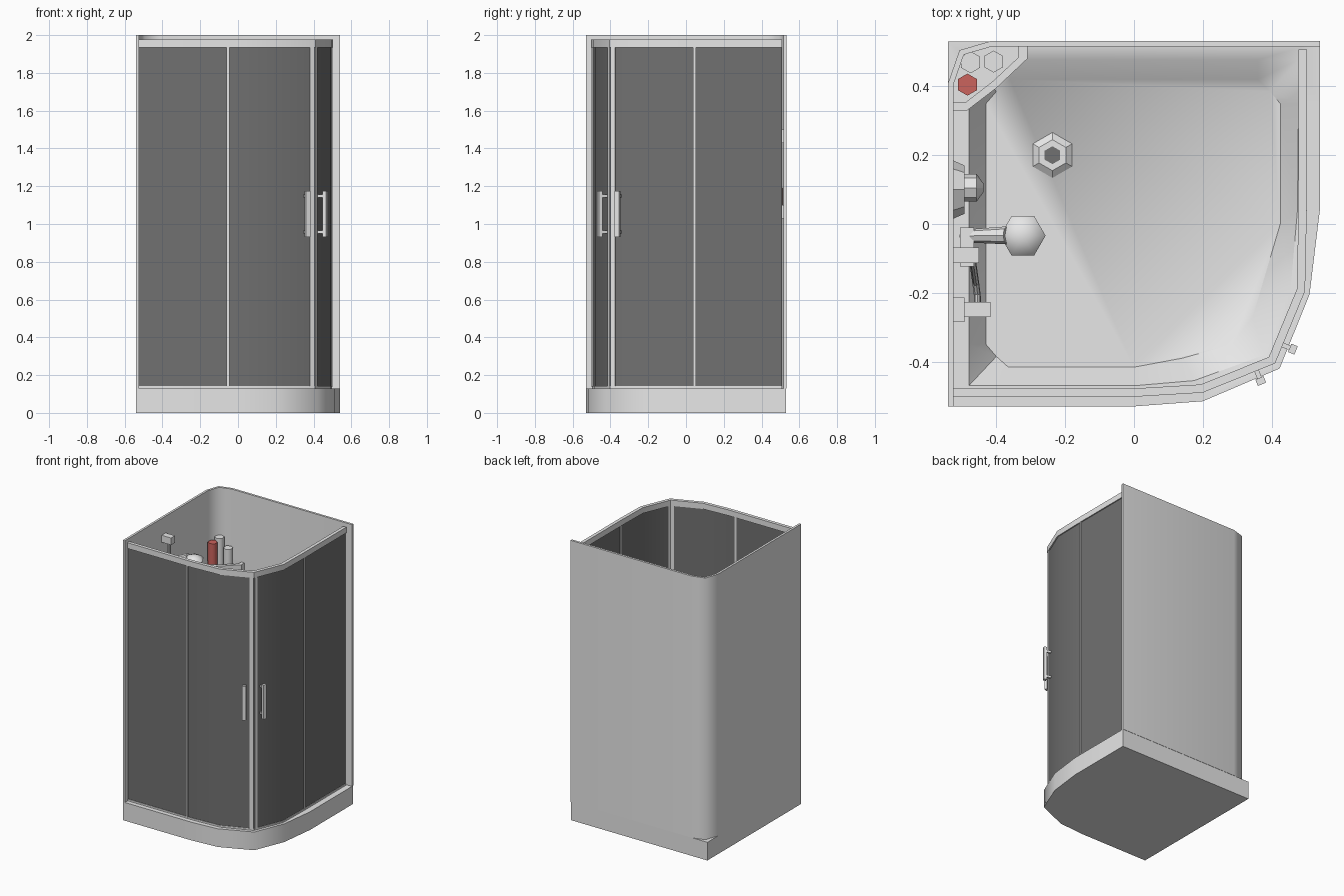
import bpy, bmesh, math
from mathutils import Vector

if "Cube" in bpy.data.objects:
    bpy.data.objects.remove(bpy.data.objects["Cube"])


def material(name, col):
    m = bpy.data.materials.new(name)
    m.diffuse_color = (*col, 1)
    m.use_nodes = True
    m.node_tree.nodes["Principled BSDF"].inputs["Base Color"].default_value = m.diffuse_color
    return m


WHITE = material("light grey", (0.8, 0.8, 0.8))
DARK = material("dark glass grey", (0.165, 0.165, 0.165))
RED = material("muted red", (0.6, 0.126, 0.111))


def finish(name, bm, mat, angle=None):
    bmesh.ops.recalc_face_normals(bm, faces=bm.faces)
    me = bpy.data.meshes.new(name)
    bm.to_mesh(me)
    bm.free()
    ob = bpy.data.objects.new(name, me)
    bpy.context.collection.objects.link(ob)
    me.materials.append(mat)
    if angle:
        bpy.ops.object.select_all(action='DESELECT')
        ob.select_set(True)
        bpy.context.view_layer.objects.active = ob
        bpy.ops.object.shade_smooth_by_angle(angle=math.radians(angle))
    return ob


def loft(name, rings, mat, angle=None):
    """Closed skin through rings of equal point count, capped at both ends."""
    bm = bmesh.new()
    vs = [[bm.verts.new(p) for p in r] for r in rings]
    n = len(vs[0])
    for a, b in zip(vs, vs[1:]):
        for i in range(n):
            j = (i + 1) % n
            bm.faces.new((a[i], a[j], b[j], b[i]))
    bm.faces.new(vs[0])
    bm.faces.new(vs[-1])
    return finish(name, bm, mat, angle)


def offset(path, d):
    """Shift an open path sideways (positive = left of travel), with mitres."""
    pts = [Vector(p) for p in path]
    dirs = [(b - a).normalized() for a, b in zip(pts, pts[1:])]
    out = []
    for i, p in enumerate(pts):
        a, b = dirs[max(i - 1, 0)], dirs[min(i, len(dirs) - 1)]
        na, nb = Vector((-a.y, a.x)), Vector((-b.y, b.x))
        m = (na + nb).normalized()
        out.append(p + m * d / m.dot(na))
    return out


def strip(name, path, d0, d1, z0, z1, mat, angle=None):
    """Upright panel following a path, between two sideways offsets."""
    rings = [[(a.x, a.y, z0), (b.x, b.y, z0), (b.x, b.y, z1), (a.x, a.y, z1)]
             for a, b in zip(offset(path, d0), offset(path, d1))]
    return loft(name, rings, mat, angle)


def box(name, lo, hi, mat):
    return loft(name, [[(lo[0], lo[1], z), (hi[0], lo[1], z), (hi[0], hi[1], z), (lo[0], hi[1], z)]
                       for z in (lo[2], hi[2])], mat)


def lathe(name, start, axis, profile, mat, sides=6, angle=35, turn=0.0):
    """Round part: profile of (distance along axis, radius)."""
    q = Vector((0, 0, 1)).rotation_difference(Vector(axis))
    rings = []
    for h, r in profile:
        rings.append([Vector(start) + q @ Vector((r * math.cos(t), r * math.sin(t), h))
                      for t in (turn + math.tau * i / sides for i in range(sides))])
    return loft(name, rings, mat, angle)


def rod(name, a, b, r0, r1, mat):
    v = Vector(b) - Vector(a)
    return lathe(name, a, v, [(0, r0), (v.length, r1)], mat, 8)


# Tray with sunken basin
outer = [(-.54, -.35), (-.54, -.53), (-.36, -.53), (0, -.53), (.2, -.515), (.423, -.42), (.51, -.205),
         (.54, .04), (.54, .35), (.54, .53), (.36, .53), (-.36, .53), (-.54, .53), (-.54, .35)]
rim = [(-.48, -.35), (-.48, -.47), (-.36, -.47), (0, -.47), (.175, -.455), (.38, -.38), (.455, -.19),
       (.475, .04), (.478, .35), (.478, .477), (.36, .477), (-.36, .477), (-.48, .477), (-.48, .35)]
floor = [(-.43, -.35), (-.4, -.385), (-.365, -.416), (0, -.416), (.14, -.39), (.285, -.35), (.345, -.27),
         (.425, 0), (.425, .35), (.395, .385), (.36, .42), (-.36, .42), (-.4, .385), (-.43, .35)]
lift = lambda pts, z: [(p[0], p[1], z) for p in pts]
loft("shower_tray", [lift(outer, 0), lift(outer, .13), lift(rim, .13), lift(floor, .045)], WHITE, 48)

# Drain
D = (-.237, .2, .045)
lathe("drain_ring", D, (0, 0, 1), [(0, .066), (.015, .045), (.015, .026)], WHITE, turn=math.pi / 6)
lathe("drain_hole", (D[0], D[1], .06), (0, 0, 1), [(0, .026), (.003, .026)], DARK, turn=math.pi / 6)

# Back and left wall with rounded corner
wall = [(-.54, -.53), (-.54, .41), (-.507, .505), (-.415, .532), (.54, .532)]
strip("wall_panels", wall, 0, -.016, .13, 2.0, WHITE, 60)

# Curved enclosure: rails, glass and mullions
front = [(-.524, -.502), (0, -.502), (.2, -.49), (.41, -.405)]
side = [(.41, -.405), (.497, -.195), (.502, .04), (.502, .507)]
full = front + side[1:]
strip("top_rail", full, 0, .024, 1.935, 1.976, WHITE, 30)
strip("bottom_rail", full, .004, .02, .13, .142, WHITE, 30)
mid = offset(full, .008)
strip("front_glass", mid[:4], 0, .008, .142, 1.935, DARK, 50)
strip("side_glass", mid[3:], 0, .008, .142, 1.935, DARK, 50)
box("front_mullion", (-.06, -.503, .14), (-.046, -.482, 1.935), WHITE)
box("side_mullion", (.482, .038, .14), (.503, .052, 1.935), WHITE)


def along(a, b, d):
    a, b = Vector(a), Vector(b)
    return a + (b - a).normalized() * d


corner = full[3]
for label, other in (("front", full[2]), ("side", full[4])):
    p, q = along(corner, other, .008), along(corner, other, .03)
    s = 1 if label == "side" else -1      # sign that points into the cabin
    strip(label + "_door_edge", [p, q], s * .002, s * .022, .14, 1.935, WHITE)
    # Door handle: upright bar on two posts
    h0, h1 = along(corner, other, .045), along(corner, other, .071)
    strip(label + "_handle_bar", [h0, h1], -s * .022, -s * .042, .93, 1.175, WHITE)
    g0, g1 = along(corner, other, .051), along(corner, other, .065)
    for z in (.95, 1.14):
        strip(label + "_handle_post", [g0, g1], s * .022, -s * .024, z, z + .015, WHITE)

# Corner shelves with raised lip
lip = [(-.524, .33), (-.485, .33), (-.4, .395), (-.31, .48), (-.31, .516), (-.415, .516), (-.495, .495), (-.524, .41)]
inner = [(-.524, .353), (-.49, .353), (-.41, .415), (-.335, .485), (-.335, .516), (-.415, .516), (-.495, .495), (-.524, .41)]
for name, z in (("upper_shelf", 1.43), ("lower_shelf", 1.03)):
    loft(name, [lift(lip, z), lift(lip, z + .07), lift(inner, z + .07), lift(inner, z + .04)], WHITE)

# Bottles
for name, x, y, z0, z1, m in (("red_bottle", -.484, .405, 1.47, 1.645, RED),
                              ("tall_bottle", -.475, .47, 1.47, 1.66, WHITE),
                              ("short_bottle", -.408, .472, 1.47, 1.6, WHITE),
                              ("low_red_bottle", -.41, .48, 1.07, 1.19, RED)):
    lathe(name, (x, y, z0), (0, 0, 1), [(0, .032), (z1 - z0, .032)], m, 6, 62, math.pi / 6)

# Riser bar, brackets and hand shower
rod("riser_bar", (-.48, -.09, 1.15), (-.48, -.09, 1.86), .011, .011, WHITE)
for z in (1.13, 1.83):
    box("riser_bracket", (-.525, -.113, z), (-.45, -.068, z + .05), WHITE)
box("shower_holder", (-.505, -.123, 1.67), (-.465, -.01, 1.71), WHITE)
rod("shower_handle", (-.5, -.035, 1.68), (-.37, -.033, 1.735), .018, .026, WHITE)
lathe("shower_head", (-.323, -.034, 1.715), (0, 0, 1),
      [(0, .05), (.015, .066), (.035, .05), (.047, .018)], WHITE, 6, 75)

# Hose with wall outlet
hose = [(-.49, -.045, 1.68), (-.47, -.1, 1.2), (-.46, -.17, .85), (-.455, -.21, .82), (-.455, -.25, .98)]
for a, b in zip(hose, hose[1:]):
    rod("hose", a, b, .01, .01, WHITE)
box("outlet_plate", (-.525, -.285, .98), (-.493, -.213, 1.06), WHITE)
box("outlet_elbow", (-.5, -.27, .985), (-.417, -.227, 1.03), WHITE)

# Mixer plate and knob
lathe("mixer_plate", (-.526, .1, 1.1), (1, 0, 0), [(0, .085), (.034, .07)], WHITE, 8)
lathe("mixer_knob", (-.495, .105, 1.1), (1, 0, 0), [(0, .04), (.038, .04), (.058, .012)], WHITE, 8)
